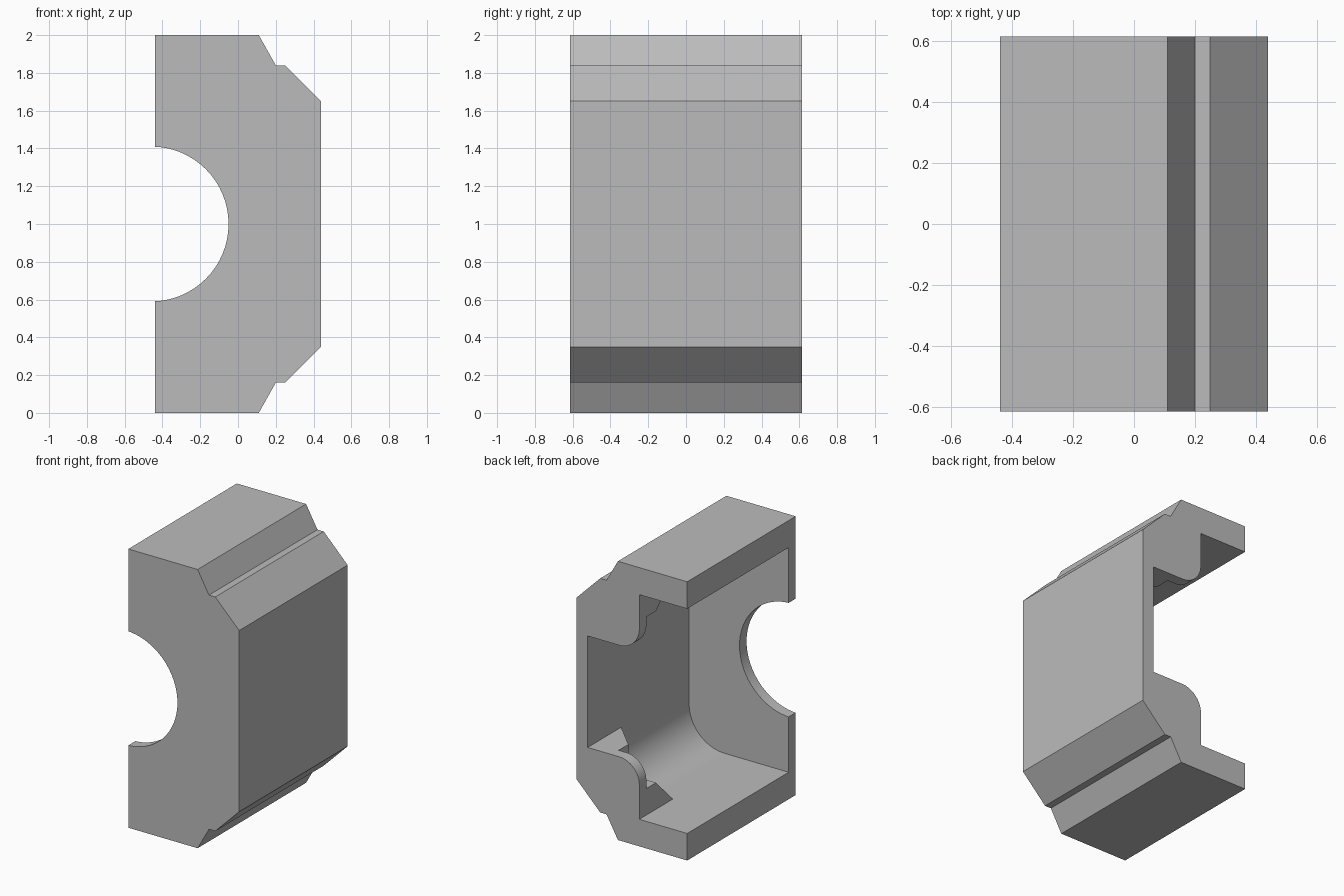
import bpy
import bmesh
from math import pi, cos, sin, radians

old = bpy.data.objects.get("Cube")
if old:
    bpy.data.objects.remove(old, do_unlink=True)

HALF_D = 0.615          # half depth along y
WALL_X = 0.35           # inner face of the side wall
FLOOR = 0.194           # inner floor height
PLATE = 0.08            # front and back plate thickness
OPEN_X = -0.7           # cutters run out past the open side

grey = bpy.data.materials.new("mid grey")
grey.use_nodes = True
colour = (0.5, 0.5, 0.5, 1)
grey.diffuse_color = colour
grey.node_tree.nodes["Principled BSDF"].inputs["Base Color"].default_value = colour


def loft(name, sections):
    """Join matching (y, [(x, z), ...]) sections into a closed solid."""
    bm = bmesh.new()
    rings = [[bm.verts.new((x, y, z)) for x, z in pts] for y, pts in sections]
    for a, b in zip(rings, rings[1:]):
        for i in range(len(a)):
            j = (i + 1) % len(a)
            bm.faces.new((a[i], a[j], b[j], b[i]))
    bm.faces.new(rings[0])
    bm.faces.new(rings[-1])
    bmesh.ops.recalc_face_normals(bm, faces=bm.faces)
    mesh = bpy.data.meshes.new(name)
    bm.to_mesh(mesh)
    bm.free()
    mesh.materials.append(grey)
    ob = bpy.data.objects.new(name, mesh)
    bpy.context.collection.objects.link(ob)
    return ob


def arc(cx, cz, r, start, end, n=16):
    angles = [radians(start + (end - start) * i / n) for i in range(n + 1)]
    return [(cx + r * cos(a), cz + r * sin(a)) for a in angles]


def mirrored(lower):
    """Complete a profile symmetric about z = 1."""
    return lower + [(x, 2 - z) for x, z in reversed(lower)]


def cavity_section(inset):
    r = 0.28 - inset
    x, z = WALL_X - inset, FLOOR + inset
    return mirrored([(OPEN_X, z)] + arc(x - r, z + r, r, -90, 0))


# Outer body with the notched corner bevels
outer = mirrored([(-0.44, 0), (0.11, 0), (0.2, 0.16), (0.25, 0.16), (0.44, 0.35)])
body = loft("half_housing", [(-HALF_D, outer), (HALF_D, outer)])

# Cavity that narrows to a 45 degree rib behind the back plate
back = HALF_D - PLATE
cavity = loft("cavity_cutter", [
    (-HALF_D + PLATE, cavity_section(0)), (0.235, cavity_section(0)),
    (0.425, cavity_section(0.19)), (back, cavity_section(0.19))])

# Back opening leaving two round-cornered lips
LIP_X, LIP_Z, R = -0.06, 0.6, 0.16
opening_pts = mirrored([(OPEN_X, FLOOR), (LIP_X, FLOOR)]
                       + arc(LIP_X + R, LIP_Z - R, R, 180, 90) + [(WALL_X, LIP_Z)])
opening = loft("opening_cutter", [(0.2, opening_pts), (0.8, opening_pts)])

# Half-round hole through the front plate
hole_pts = arc(-0.46, 1, 0.41, 0, 354.375, 63)
hole = loft("hole_cutter", [(-0.8, hole_pts), (-0.4, hole_pts)])

for cutter in (cavity, opening, hole):
    mod = body.modifiers.new(cutter.name, "BOOLEAN")
    mod.operation = "DIFFERENCE"
    mod.solver = "EXACT"
    mod.object = cutter

# Apply the cuts and drop the cutters
bpy.context.view_layer.objects.active = body
for ob in bpy.context.selected_objects:
    ob.select_set(False)
body.select_set(True)
for mod in list(body.modifiers):
    bpy.ops.object.modifier_apply(modifier=mod.name)
for cutter in (cavity, opening, hole):
    bpy.data.objects.remove(cutter, do_unlink=True)

bpy.ops.object.shade_smooth_by_angle(angle=radians(25))
